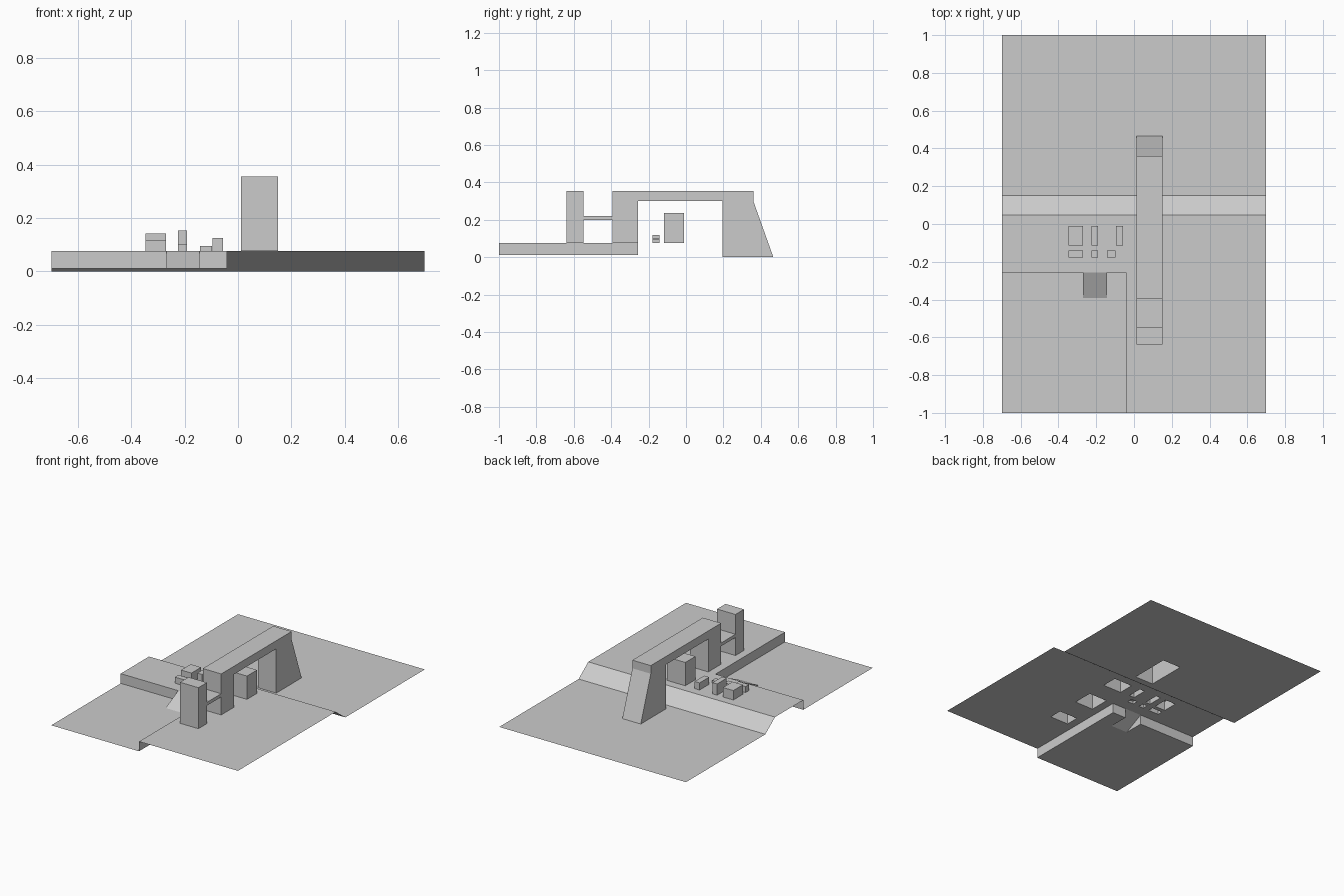
import bpy, bmesh

if "Cube" in bpy.data.objects:
    bpy.data.objects.remove(bpy.data.objects["Cube"])

HIGH, LOW, TOP = 0.077, 0.011, 0.355     # terrace, sunken court, arch top
BX0, BX1 = 0.012, 0.15                   # shared width of arch and tower


def finish(name, bm):
    bmesh.ops.remove_doubles(bm, verts=bm.verts, dist=1e-5)
    me = bpy.data.meshes.new(name)
    bm.to_mesh(me)
    bm.free()
    bpy.context.collection.objects.link(bpy.data.objects.new(name, me))


def quad(bm, *pts):
    return bm.faces.new([bm.verts.new(p) for p in pts])


def sheet(name, x0, x1, y0, y1, z, holes):
    """Thin level ground with rectangular openings (x0, x1, y0, y1)."""
    def cuts(lo, hi, i):
        inner = [v for h in holes for v in h[i:i + 2] if lo < v < hi]
        return sorted({lo, hi, *inner})
    bm = bmesh.new()
    xs, ys = cuts(x0, x1, 0), cuts(y0, y1, 2)
    for a, b in zip(xs, xs[1:]):
        for c, d in zip(ys, ys[1:]):
            mx, my = (a + b) / 2, (c + d) / 2
            if not any(h[0] < mx < h[1] and h[2] < my < h[3] for h in holes):
                quad(bm, (a, c, z), (b, c, z), (b, d, z), (a, d, z))
    finish(name, bm)


def extrude_profile(name, pts, x0, x1, open_edges):
    """Extrude a clockwise y-z profile along x, leaving listed edges open."""
    bm = bmesh.new()
    bm.faces.new([bm.verts.new((x0, y, z)) for y, z in reversed(pts)])
    bm.faces.new([bm.verts.new((x1, y, z)) for y, z in pts])
    for i, (p, q) in enumerate(zip(pts, pts[1:] + pts[:1])):
        if i not in open_edges:
            quad(bm, (x0, *p), (x0, *q), (x1, *q), (x1, *p))
    bmesh.ops.remove_doubles(bm, verts=bm.verts, dist=1e-5)
    bmesh.ops.recalc_face_normals(bm, faces=bm.faces)
    finish(name, bm)


def block(name, x0, x1, y0, y1, top, bottom=HIGH, open_edges=(3,)):
    pts = [(y0, bottom), (y0, top), (y1, top), (y1, bottom)]
    extrude_profile(name, pts, x0, x1, open_edges)
    return (x0, x1, y0, y1)


# Blocks standing on the terrace, open underneath
footprints = [block("tower", BX0, BX1, -0.638, -0.547, TOP),
              block("block_under_arch", BX0, BX1, -0.118, -0.01, 0.235)]
for i, (x0, x1, h) in enumerate([(-0.348, -0.270, 0.141),
                                 (-0.226, -0.191, 0.153),
                                 (-0.095, -0.057, 0.125)]):
    footprints.append(block(f"back_block_{i}", x0, x1, -0.113, -0.01, h))
for i, (x0, x1, h) in enumerate([(-0.348, -0.270, 0.118),
                                 (-0.226, -0.191, 0.102),
                                 (-0.143, -0.098, 0.094)]):
    footprints.append(block(f"front_block_{i}", x0, x1, -0.178, -0.141, h))

# Arch with a straight front leg and a sloping back leg
arch = [(-0.394, HIGH), (-0.394, TOP), (0.36, TOP), (0.36, 0.30), (0.467, 0),
        (0.195, 0), (0.195, 0.30), (-0.256, 0.30), (-0.256, HIGH)]
extrude_profile("arch", arch, BX0, BX1, (4, 8))
footprints.append((BX0, BX1, -0.394, -0.256))

# Thin walkway joining tower and arch
block("walkway", BX0, BX1, -0.547, -0.394, 0.221, 0.199, (0, 2))

# Ground: terrace, sunken court, lower field behind
EDGE_X, EDGE_Y = -0.042, -0.256
RX0, RX1, RY = -0.269, -0.144, -0.391    # ramp
sheet("terrace", -0.7, 0.7, -1, 0.047, HIGH,
      footprints + [(-0.7, EDGE_X, -1, EDGE_Y)])
sheet("sunken_court", -0.7, EDGE_X, -1, EDGE_Y, LOW, [(RX0, RX1, RY, EDGE_Y)])
sheet("lower_field", -0.7, 0.7, 0.15, 1, 0, [(BX0, BX1, 0.195, 0.467)])

bm = bmesh.new()
quad(bm, (-0.7, 0.047, HIGH), (0.7, 0.047, HIGH), (0.7, 0.15, 0), (-0.7, 0.15, 0))
finish("embankment", bm)

# Retaining walls around the court, with a gap for the ramp
bm = bmesh.new()
for a, b in ((-0.7, RX0), (RX1, EDGE_X)):
    quad(bm, (a, EDGE_Y, LOW), (b, EDGE_Y, LOW), (b, EDGE_Y, HIGH), (a, EDGE_Y, HIGH))
quad(bm, (EDGE_X, EDGE_Y, LOW), (EDGE_X, -1, LOW), (EDGE_X, -1, HIGH), (EDGE_X, EDGE_Y, HIGH))
finish("retaining_walls", bm)

# Ramp from court to terrace with triangular cheeks
bm = bmesh.new()
quad(bm, (RX0, RY, LOW), (RX1, RY, LOW), (RX1, EDGE_Y, HIGH), (RX0, EDGE_Y, HIGH))
quad(bm, (RX0, RY, LOW), (RX0, EDGE_Y, HIGH), (RX0, EDGE_Y, LOW))
quad(bm, (RX1, RY, LOW), (RX1, EDGE_Y, LOW), (RX1, EDGE_Y, HIGH))
finish("ramp", bm)
